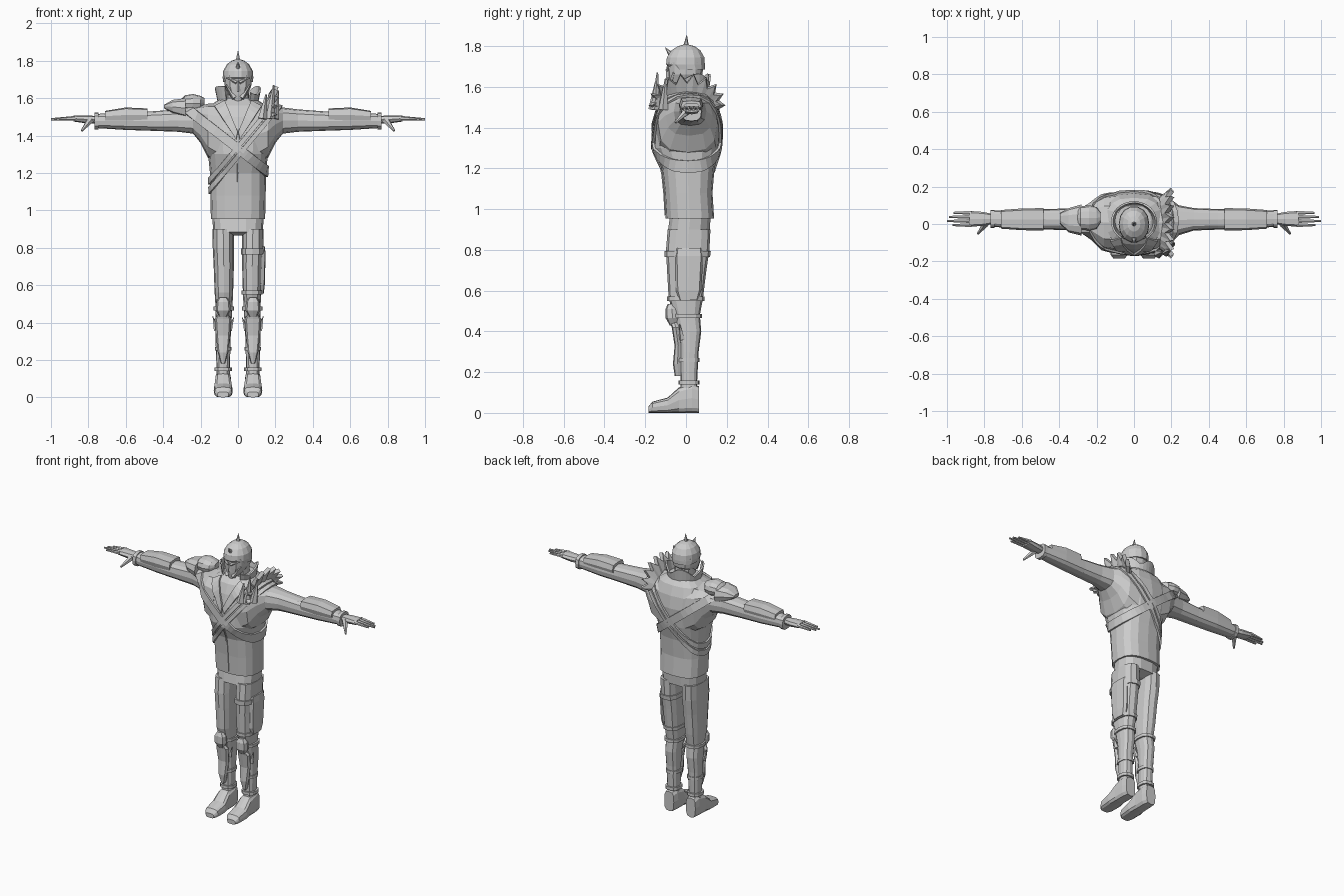
import bpy, bmesh, math
from mathutils import Vector
from mathutils.bvhtree import BVHTree

cube = bpy.data.objects.get("Cube")
if cube:
    bpy.data.objects.remove(cube)

grey = bpy.data.materials.new("plain_grey")
grey.use_nodes = True
grey.diffuse_color = (0.6, 0.6, 0.6, 1)
grey.node_tree.nodes["Principled BSDF"].inputs["Base Color"].default_value = (0.6, 0.6, 0.6, 1)


def finish(name, bm, mirror=False, thick=0):
    bmesh.ops.recalc_face_normals(bm, faces=bm.faces)
    mesh = bpy.data.meshes.new(name)
    bm.to_mesh(mesh)
    bm.free()
    mesh.materials.append(grey)
    ob = bpy.data.objects.new(name, mesh)
    bpy.context.collection.objects.link(ob)
    if thick:
        solid = ob.modifiers.new("thickness", 'SOLIDIFY')
        solid.thickness, solid.offset = thick, 0
    if mirror:
        ob.modifiers.new("mirror", 'MIRROR')
    return ob


def place(axis, t, a, b):
    return {'x': (t, a, b), 'y': (a, t, b), 'z': (a, b, t)}[axis]


def loft(name, rings, axis='z', sides=12, power=0.75, mirror=False):
    """Skin rounded-box rings, each (position, min, max, min, max)."""
    bm = bmesh.new()
    loops = []
    for t, a0, a1, b0, b1 in rings:
        loop = []
        for i in range(sides):
            ang = math.tau * i / sides
            c, s = math.cos(ang), math.sin(ang)
            c, s = (math.copysign(abs(v) ** power, v) for v in (c, s))
            a = (a0 + a1 + (a1 - a0) * c) / 2
            b = (b0 + b1 + (b1 - b0) * s) / 2
            loop.append(bm.verts.new(place(axis, t, a, b)))
        loops.append(loop)
    for low, high in zip(loops, loops[1:]):
        for i in range(sides):
            j = (i + 1) % sides
            bm.faces.new((low[i], low[j], high[j], high[i]))
    bm.faces.new(loops[0])
    bm.faces.new(loops[-1])
    return finish(name, bm, mirror)


def spike(name, base, tip, radius, end=0.001, sides=6, mirror=False):
    """Tapered prism from base to tip."""
    base, tip = Vector(base), Vector(tip)
    bm = bmesh.new()
    bmesh.ops.create_cone(bm, cap_ends=True, segments=sides, radius1=radius,
                          radius2=end, depth=(tip - base).length)
    turn = (tip - base).to_track_quat('Z', 'Y').to_matrix()
    bmesh.ops.rotate(bm, verts=bm.verts, matrix=turn)
    bmesh.ops.translate(bm, verts=bm.verts, vec=(base + tip) / 2)
    return finish(name, bm, mirror)


def sheet(name, edge_a, edge_b, thick, closed=False, mirror=False):
    """Strip of quads between two edges."""
    bm = bmesh.new()
    va, vb = ([bm.verts.new(p) for p in e] for e in (edge_a, edge_b))
    n = len(va)
    for i in range(n if closed else n - 1):
        j = (i + 1) % n
        bm.faces.new((va[i], va[j], vb[j], vb[i]))
    return finish(name, bm, mirror, thick)


# Jacket body and sleeves
jacket = loft("jacket", [
    (.955, -.145, .145, -.10, .138), (1.08, -.148, .148, -.107, .13),
    (1.2, -.15, .15, -.12, .14), (1.3, -.16, .16, -.16, .165),
    (1.42, -.175, .175, -.155, .175), (1.5, -.18, .18, -.135, .163),
    (1.56, -.15, .15, -.11, .14), (1.6, -.09, .09, -.06, .10)], sides=16)
sleeve = loft("sleeve", [
    (.08, -.15, .165, 1.22, 1.575), (.16, -.138, .155, 1.28, 1.57),
    (.20, -.10, .13, 1.36, 1.56), (.24, -.06, .10, 1.41, 1.55),
    (.32, -.035, .085, 1.42, 1.54), (.45, -.03, .08, 1.425, 1.53),
    (.60, -.025, .08, 1.43, 1.525), (.76, -.015, .07, 1.44, 1.515)], 'x', mirror=True)
loft("sleeve_cuff", [(.745, -.022, .076, 1.432, 1.522),
                     (.768, -.022, .076, 1.432, 1.522)], 'x', mirror=True)
loft("forearm_guard", [(.485, -.035, .085, 1.475, 1.545),
                       (.60, -.033, .083, 1.47, 1.55),
                       (.71, -.025, .075, 1.475, 1.532)], 'x', 8, .5, True)

# Hands
loft("palm", [(.76, .0, .055, 1.465, 1.505), (.81, -.01, .065, 1.465, 1.507),
              (.88, -.015, .07, 1.475, 1.507)], 'x', 8, mirror=True)
for k, reach in enumerate((.965, .99, 1.0, .97)):
    y = .06 - k * .022
    spike("finger", (.87, y, 1.493), (reach, y, 1.487), .012, .006, mirror=True)
spike("thumb", (.79, .005, 1.482), (.835, -.052, 1.425), .02, .006, mirror=True)

# Straps wrapped around the body on slanted planes
bpy.context.view_layer.update()
depsgraph = bpy.context.evaluated_depsgraph_get()
trees = [BVHTree.FromObject(ob, depsgraph) for ob in (jacket, sleeve)]


def hit(origin, direction, gap):
    found = [t.ray_cast(origin, direction) for t in trees]
    near = min((f for f in found if f[0]), key=lambda f: f[3])
    return near[0] - direction * gap


def band(name, height, slope, width, steps=40):
    along = Vector((1, 0, slope)).normalized()
    across = Vector((-slope, 0, 1)).normalized()
    edges = []
    for side in (-1, 1):
        centre = Vector((0, .01, height)) + across * side * width / 2
        edge = []
        for i in range(steps):
            ang = math.tau * i / steps
            ray = along * math.cos(ang) + Vector((0, math.sin(ang), 0))
            edge.append(hit(centre + ray * .6, -ray, .007))
        edges.append(edge)
    sheet(name, *edges, .012, closed=True)


band("shoulder_strap", 1.33, -.78, .05)
band("upper_cord", 1.34, 1.2, .024)
band("lower_cord", 1.29, 1.2, .024)


def drape(start, end, gap, steps=8):
    """Points of a straight line laid on the front of the jacket."""
    line = [Vector(start).lerp(Vector(end), i / steps) for i in range(steps + 1)]
    return [hit(Vector((p.x, -1, p.y)), Vector((0, 1, 0)), gap) for p in line]


sheet("lapel", drape((.125, 1.555), (.01, 1.38), .008),
      drape((.07, 1.585), (.001, 1.42), .008), .012, mirror=True)
sheet("front_seam", drape((-.004, 1.37), (-.004, .97), .002),
      drape((.004, 1.37), (.004, .97), .002), .006)

# Standing collar with pointed corners, open at the front
low, high = [], []
for i in range(25):
    a = math.radians(-55 + 290 * i / 24)
    c, s = math.cos(a), math.sin(a)
    low.append((.10 * c, .015 + .09 * s, 1.56))
    high.append((.118 * c, .012 + .105 * s, 1.615 + .05 * abs(math.cos(1.5 * a - .8 * c))))
sheet("collar", low, high, .01)

# Head, helmet and horns
loft("neck", [(1.54, -.065, .065, -.05, .075), (1.66, -.055, .055, -.045, .07)])
loft("face", [(1.582, -.02, .02, -.078, -.02), (1.62, -.05, .05, -.086, .05),
              (1.66, -.07, .07, -.09, .08), (1.72, -.076, .076, -.094, .088)])
loft("helmet", [(1.685, -.079, .079, -.075, .094), (1.71, -.082, .082, -.10, .095),
                (1.745, -.079, .079, -.096, .092), (1.78, -.06, .06, -.072, .072),
                (1.80, -.034, .034, -.04, .042), (1.808, -.01, .01, -.01, .01)],
     sides=14, power=.95)
spike("top_horn", (0, 0, 1.80), (0, .004, 1.855), .014)
spike("brow_horn", (0, -.07, 1.755), (0, -.102, 1.793), .016)
spike("nose", (0, -.085, 1.635), (0, -.092, 1.70), .014, .004, 4)
spike("brow", (.008, -.093, 1.683), (.062, -.072, 1.708), .009, .004, 4, True)
spike("cheek_guard", (.02, -.08, 1.60), (.062, -.06, 1.67), .014, .006, 4, True)

# Layered pauldron on the right shoulder
loft("pauldron_dome", [(-.31, -.005, .07, 1.55, 1.59), (-.285, -.03, .095, 1.53, 1.615),
                       (-.24, -.035, .10, 1.52, 1.622), (-.20, -.025, .09, 1.53, 1.612),
                       (-.178, .01, .06, 1.56, 1.60)], 'x', power=.95)
loft("pauldron_plate", [(-.395, .0, .06, 1.545, 1.565), (-.35, -.045, .085, 1.515, 1.592),
                        (-.28, -.062, .105, 1.49, 1.602)], 'x', 10)

# Jagged ruff standing over the left shoulder
inner, outer = [], []
for i in range(21):
    a = math.pi * (-.08 + 1.16 * i / 20)
    c, s, tooth = math.cos(a), math.sin(a), i % 2
    inner.append((.165 - .02 * abs(c), .005 - .13 * c, 1.51 + .05 * s))
    outer.append((.175 + .03 * tooth, .005 - (.15 + .03 * tooth) * c,
                  1.52 + (.10 + .045 * tooth) * s))
sheet("shoulder_ruff", inner, outer, .025)
for x, y, top in ((.19, -.14, 1.67), (.215, -.10, 1.64), (.15, -.15, 1.62)):
    spike("ruff_tuft", (x - .02, y - .01, 1.49), (x, y, top), .025, .004, 5)

# Trousers
loft("hips", [(.865, -.06, .06, -.04, .06), (.885, -.134, .134, -.092, .118),
              (1.0, -.137, .137, -.075, .125)], sides=14)
loft("leg", [(.08, .045, .115, -.03, .055), (.16, .043, .115, -.027, .055),
             (.3, .04, .12, -.03, .062), (.4, .035, .122, -.04, .075),
             (.48, .03, .12, -.06, .068), (.56, .026, .125, -.085, .083),
             (.7, .022, .13, -.093, .10), (.8, .022, .135, -.098, .115),
             (.9, .022, .136, -.09, .12)], mirror=True)

# Boots, shin guards and knee caps
loft("foot", [(-.185, .05, .11, 0, .03), (-.165, .033, .125, 0, .055),
              (-.09, .028, .13, 0, .075), (-.035, .036, .124, 0, .125),
              (.03, .036, .122, 0, .145), (.065, .045, .115, 0, .13)],
     'y', power=.6, mirror=True)
for z, grow in ((.14, .009), (.25, .004), (.465, .008)):
    wide = (z - .14) * .02
    box = (.042 - wide * 2 - grow, .117 + wide + grow,
           -.028 - wide * 4 - grow, .057 + wide * 2 + grow)
    loft("boot_band", [(z, *box), (z + .02, *box)], mirror=True)
loft("shin_guard", [(.18, .07, .09, -.055, -.02), (.24, .052, .108, -.064, -.02),
                    (.33, .042, .118, -.056, -.02), (.42, .035, .125, -.07, -.03),
                    (.45, .06, .10, -.08, -.04)], sides=8, mirror=True)
loft("knee_cap", [(.43, .06, .10, -.08, -.04), (.465, .04, .118, -.10, -.03),
                  (.51, .042, .116, -.10, -.04), (.535, .06, .10, -.09, -.05)],
     sides=8, mirror=True)
spike("outer_shin_point", (.115, -.02, .36), (.135, -.03, .435), .016, sides=4, mirror=True)
spike("inner_shin_point", (.045, -.02, .36), (.022, -.03, .43), .014, sides=4, mirror=True)

# Thigh pouch and its straps on the left leg
loft("thigh_pouch", [(.555, .10, .138, -.035, .06), (.60, .10, .143, -.05, .075),
                     (.77, .10, .148, -.055, .085), (.81, .10, .142, -.05, .08)],
     sides=8, power=.5)
loft("upper_thigh_strap", [(.765, .015, .14, -.105, .118),
                           (.795, .015, .142, -.106, .122)])
loft("lower_thigh_strap", [(.55, .02, .132, -.093, .09),
                           (.572, .02, .132, -.094, .092)])
